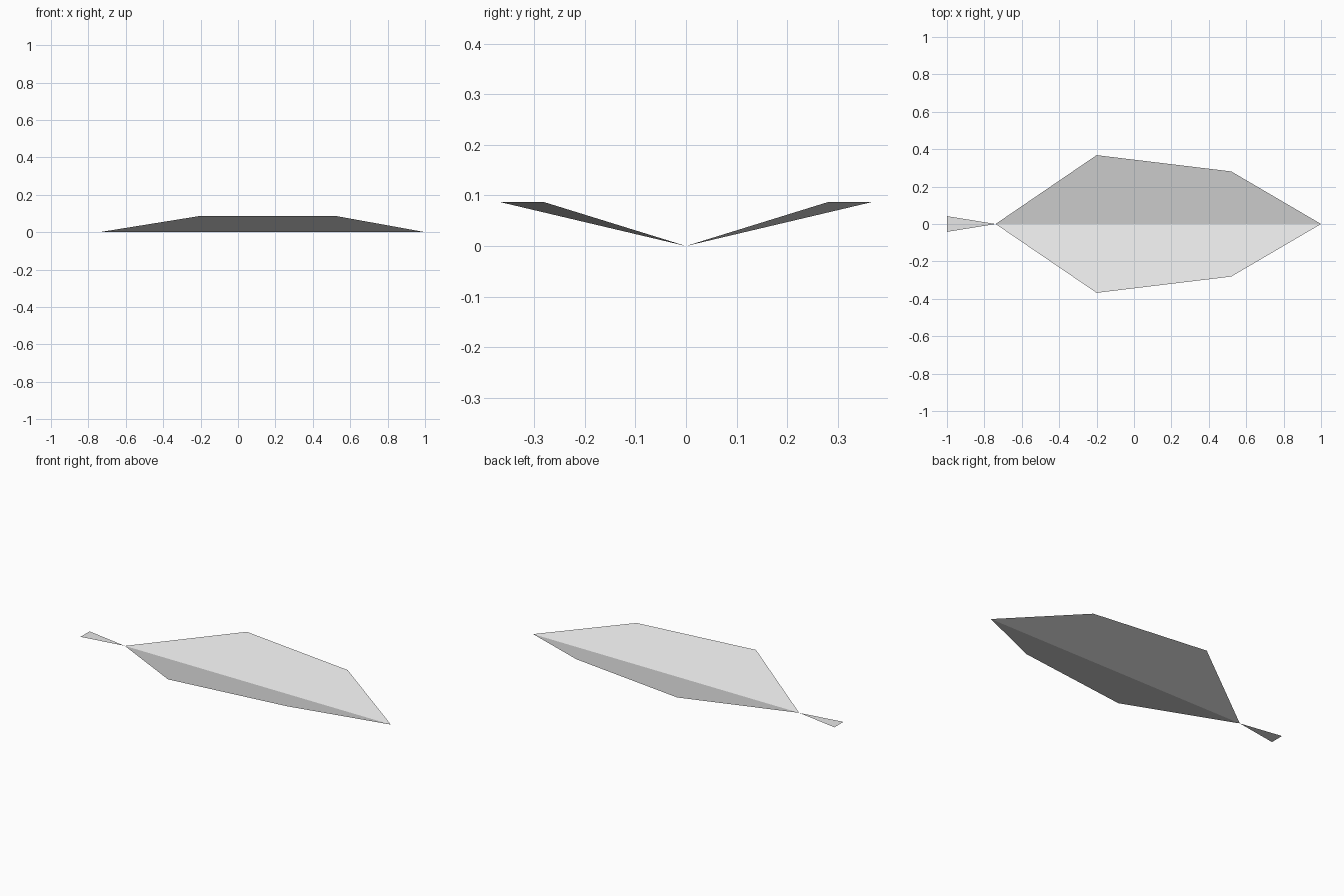
import bpy

cube = bpy.data.objects.get("Cube")
if cube:
    bpy.data.objects.remove(cube, do_unlink=True)

grey = bpy.data.materials.new("pale grey")
grey.use_nodes = True
colour = (0.8, 0.8, 0.8, 1)
grey.diffuse_color = colour
grey.node_tree.nodes["Principled BSDF"].inputs["Base Color"].default_value = colour


def sheet(name, points):
    """One flat-shaded, single-sided face, listed anticlockwise from above."""
    mesh = bpy.data.meshes.new(name)
    mesh.from_pydata(points, [], [range(len(points))])
    mesh.materials.append(grey)
    obj = bpy.data.objects.new(name, mesh)
    bpy.context.collection.objects.link(obj)
    return obj


BASE = (-0.74, 0, 0)

# Leaf blade: one raised half, mirrored across the midrib
blade = sheet("leaf_blade", [BASE, (1, 0, 0), (0.52, 0.281, 0.087), (-0.2, 0.368, 0.087)])
mirror = blade.modifiers.new("mirror", "MIRROR")
mirror.use_axis = (False, True, False)

# Flat stem that widens away from the blade
sheet("leaf_stem", [BASE, (-1, 0.042, 0), (-1, -0.042, 0)])
